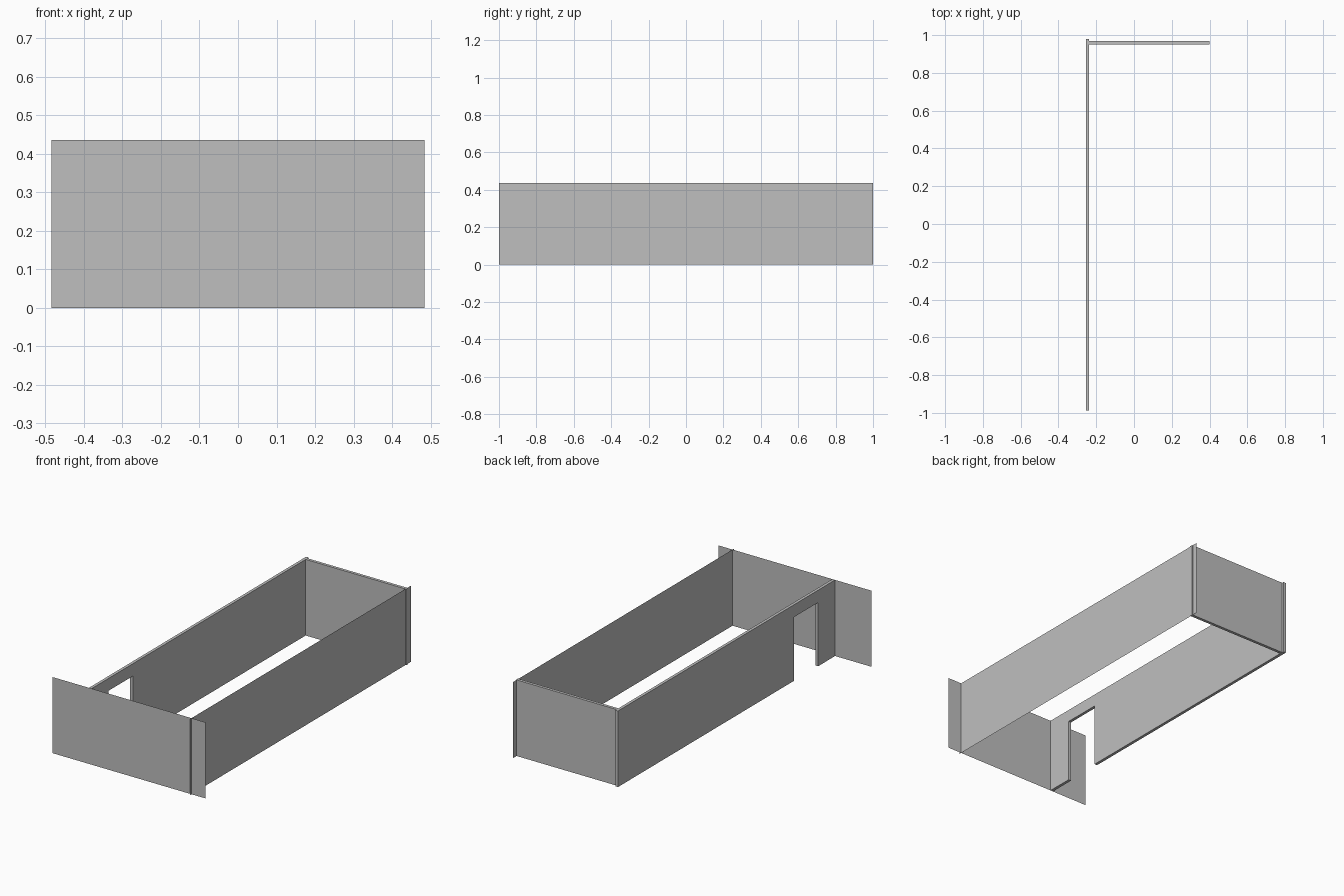
import bpy
import bmesh

cube = bpy.data.objects.get("Cube")
if cube:
    bpy.data.objects.remove(cube, do_unlink=True)

H = 0.436                        # wall height
FRONT, BACK = -0.987, 0.979      # ends of the door wall
OUT, INN = -0.254, -0.237        # outer and inner faces of the door wall
SIDE = 0.396                     # plane of the side panel

# One plain grey for every wall
grey = bpy.data.materials.new("wall_grey")
grey.use_nodes = True
colour = (0.52, 0.52, 0.52, 1)
grey.diffuse_color = colour
grey.node_tree.nodes["Principled BSDF"].inputs["Base Color"].default_value = colour


def wall(name, outline, thickness=None):
    """Face from an outline, pushed along a vector when it has thickness."""
    bm = bmesh.new()
    face = bm.faces.new([bm.verts.new(p) for p in outline])
    if thickness:
        ext = bmesh.ops.extrude_face_region(bm, geom=[face], use_keep_orig=True)
        moved = [v for v in ext["geom"] if isinstance(v, bmesh.types.BMVert)]
        bmesh.ops.translate(bm, verts=moved, vec=thickness)
        bmesh.ops.recalc_face_normals(bm, faces=bm.faces)
    mesh = bpy.data.meshes.new(name)
    bm.to_mesh(mesh)
    bm.free()
    mesh.materials.append(grey)
    obj = bpy.data.objects.new(name, mesh)
    bpy.context.collection.objects.link(obj)
    return obj


# Thick long wall with a doorway notch that reaches the floor
near, far, head = -0.834, -0.614, 0.365
profile = [(FRONT, 0), (near, 0), (near, head), (far, head),
           (far, 0), (BACK, 0), (BACK, H), (FRONT, H)]
wall("door_wall", [(OUT, y, z) for y, z in profile], (INN - OUT, 0, 0))

# Thick short wall across the back
wall("back_wall",
     [(x, 0.951, z) for x, z in [(OUT, 0), (0.4, 0), (0.4, H), (OUT, H)]],
     (0, 0.017, 0))

# Paper-thin panels, facing outward
wall("front_panel",
     [(x, FRONT, z) for x, z in [(-0.484, 0), (0.484, 0), (0.484, H), (-0.484, H)]])
wall("side_panel",
     [(SIDE, y, z) for y, z in [(-1, 0), (1, 0), (1, H), (-1, H)]])
